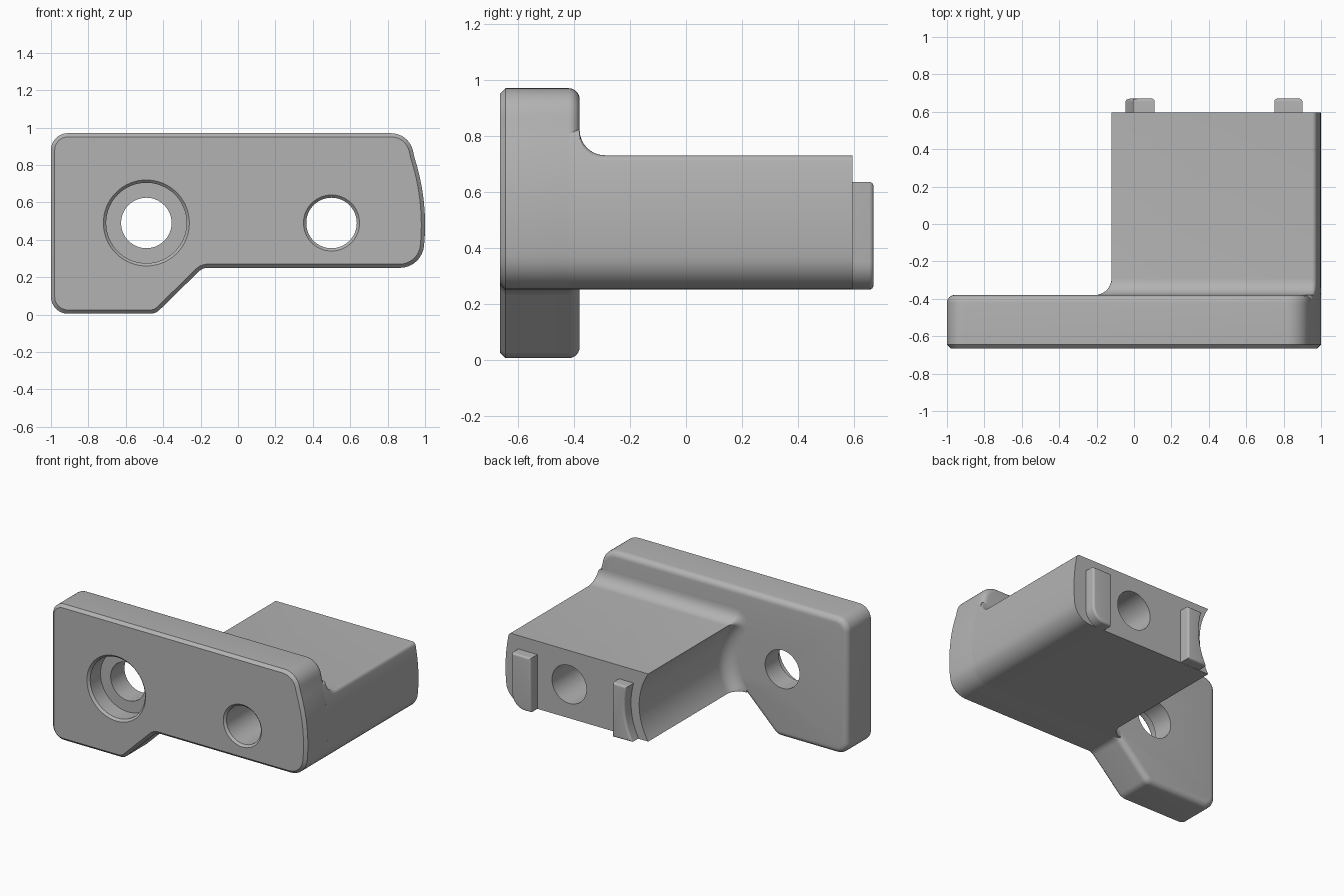
import bpy, bmesh
from math import sin, cos, pi, radians, sqrt, atan2
from mathutils import Vector

cube = bpy.data.objects.get("Cube")
if cube:
    bpy.data.objects.remove(cube)

grey = bpy.data.materials.new("plain grey")
grey.use_nodes = True
grey.diffuse_color = (0.45, 0.45, 0.45, 1)
grey.node_tree.nodes["Principled BSDF"].inputs["Base Color"].default_value = (0.45, 0.45, 0.45, 1)

FRONT, BACK, END, TIP = -0.665, -0.38, 0.595, 0.67
FILLET = 0.09
BIG, SMALL = Vector((-0.49, 0.49)), Vector((0.5, 0.49))   # hole centres in x, z


def arc(c, r, a0, a1, n):
    return [(c[0] + r * cos(a0 + (a1 - a0) * i / n), c[1] + r * sin(a0 + (a1 - a0) * i / n))
            for i in range(n + 1)]


def rounded(points, n=8):
    """Outline in x, z from (x, z, radius) corners."""
    out = []
    for i, (x, z, r) in enumerate(points):
        p = Vector((x, z))
        if not r:
            out.append((x, z))
            continue
        a = (Vector(points[i - 1][:2]) - p).normalized()
        b = (Vector(points[(i + 1) % len(points)][:2]) - p).normalized()
        half = a.angle(b) / 2
        c = p + (a + b).normalized() * r / sin(half)
        t = r / (sin(half) / cos(half))
        u, v = p + a * t - c, p + b * t - c
        a0, a1 = atan2(u.y, u.x), atan2(v.y, v.x)
        a1 = a0 + (a1 - a0 + pi) % (2 * pi) - pi
        out += arc(c, r, a0, a1, n)
    return out


def bulge(z):
    """x of the gently curved right-hand flank."""
    return sqrt(1.17 ** 2 - (z - 0.48) ** 2) - 0.17


def flank(top, bottom=0.4, n=12):
    return [(bulge(top + (bottom - top) * i / n), top + (bottom - top) * i / n, 0)
            for i in range(n + 1)]


def loft(name, sections, front_bevel=0, back_bevel=0):
    """Closed solid through (y, outline) sections."""
    bm = bmesh.new()
    rings = [[bm.verts.new((x, y, z)) for x, z in outline] for y, outline in sections]
    n = len(rings[0])
    for a, b in zip(rings, rings[1:]):
        for i in range(n):
            j = (i + 1) % n
            bm.faces.new((a[i], a[j], b[j], b[i]))
    caps = [bm.faces.new(rings[0]), bm.faces.new(rings[-1])]
    bmesh.ops.recalc_face_normals(bm, faces=bm.faces)
    front, back = list(caps[0].edges), list(caps[1].edges)
    for edges, size, seg in ((front, front_bevel, 1), (back, back_bevel, 6)):
        if size:
            bmesh.ops.bevel(bm, geom=edges, offset=size, segments=seg, profile=0.5,
                            affect='EDGES', clamp_overlap=False)
    mesh = bpy.data.meshes.new(name)
    bm.to_mesh(mesh)
    bm.free()
    mesh.materials.append(grey)
    ob = bpy.data.objects.new(name, mesh)
    bpy.context.collection.objects.link(ob)
    return ob


def bore(name, centre, steps):
    return loft(name, [(y, arc(centre, r, 0, 2 * pi, 64)[:-1]) for y, r in steps])


def finish(ob, cutters=()):
    bpy.ops.object.select_all(action='DESELECT')
    bpy.context.view_layer.objects.active = ob
    ob.select_set(True)
    for cutter in cutters:
        mod = ob.modifiers.new("bore", 'BOOLEAN')
        mod.operation, mod.solver, mod.object = 'DIFFERENCE', 'EXACT', cutter
        bpy.ops.object.modifier_apply(modifier=mod.name)
    bpy.ops.object.shade_smooth_by_angle(angle=radians(30))


# Mounting plate: chamfered in front, rounded behind
plate_outline = rounded(
    [(-1, 0.97, 0.09), (0.915, 0.97, 0.12)] + flank(0.84)
    + [(0.985, 0.25, 0.13), (-0.19, 0.25, 0.07), (-0.44, 0.005, 0.07), (-1, 0.005, 0.09)])
plate = loft("mounting_plate", [(FRONT, plate_outline), (BACK, plate_outline)], 0.02, 0.04)


# Block: hollowed around the big hole, flared by d where it meets the plate
def block_outline(d):
    top, low = Vector((-0.12, 0.73)), Vector((-0.12, 0.25))
    up, down = BIG - top, BIG - low
    a_up, a_low = atan2(up.y, up.x) % (2 * pi), atan2(down.y, down.x)
    right = rounded([(0.3, 0.73 + d, 0), (bulge(0.73 + d), 0.73 + d, 0.025)]
                    + flank(0.69 + d) + [(0.985, 0.25, 0.13), (0.3, 0.25, 0)])
    hollow = arc(BIG, up.length - d, a_low - pi, a_up - pi, 20)
    return (right + arc(low, d + 1e-4, pi, a_low, 5) + hollow
            + arc(top, d + 1e-4, a_up, pi / 2, 10))


sections = [(BACK - 0.04, block_outline(FILLET))]
for i in range(9):
    t = i / 8 * pi / 2
    sections.append((BACK + FILLET * (1 - cos(t)), block_outline(FILLET * (1 - sin(t)))))
sections.append((END, block_outline(0)))
block = loft("block", sections)

# Bores: counterbored big hole and plain through hole
big = bore("big_bore", BIG, [(FRONT - 0.015, 0.245), (FRONT + 0.015, 0.215), (FRONT + 0.13, 0.215),
                             (FRONT + 0.13, 0.135), (0, 0.135)])
small = bore("small_bore", SMALL, [(FRONT - 0.015, 0.165), (FRONT + 0.015, 0.135), (1, 0.135)])
finish(plate, (big, small))
finish(block, (small,))
for cutter in (big, small):
    bpy.data.objects.remove(cutter)

# Locating tabs on the end face
inner = arc(BIG, 0.505, -0.49, 0.29, 12) + [(0.11, 0.635), (0.11, 0.25)]
outer = rounded([(0.75, 0.635, 0), (0.9, 0.635, 0), (0.9, 0.25, 0.1), (0.75, 0.25, 0)])
for name, outline in (("inner_tab", inner), ("outer_tab", outer)):
    finish(loft(name, [(END - 0.02, outline), (TIP, outline)], 0, 0.015))
